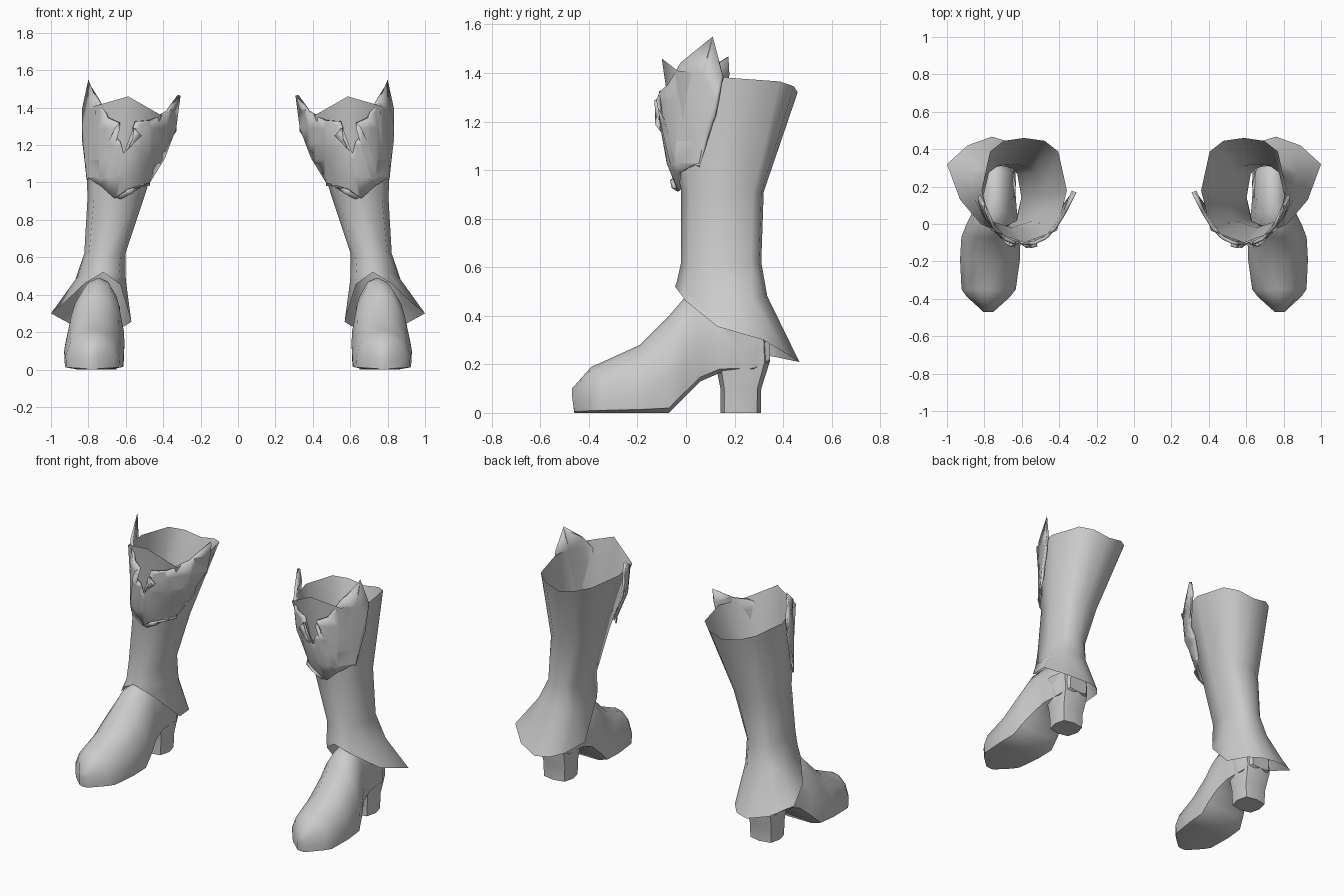
import bpy, bmesh, math

leather = bpy.data.materials.new("grey_leather")
leather.diffuse_color = (0.6, 0.6, 0.6, 1)


def finish(name, bm, angle=50, thickness=0.0):
    """Turn a bmesh into a smooth object mirrored to the other leg."""
    bmesh.ops.recalc_face_normals(bm, faces=bm.faces)
    me = bpy.data.meshes.new(name)
    bm.to_mesh(me)
    bm.free()
    me.materials.append(leather)
    ob = bpy.data.objects.new(name, me)
    bpy.context.collection.objects.link(ob)
    bpy.context.view_layer.objects.active = ob
    ob.select_set(True)
    bpy.ops.object.shade_smooth_by_angle(angle=math.radians(angle))
    ob.select_set(False)
    if thickness:
        s = ob.modifiers.new("thickness", 'SOLIDIFY')
        s.thickness = thickness
        s.offset = -1
    m = ob.modifiers.new("other_leg", 'MIRROR')
    m.use_mirror_merge = False
    return ob


def loft(rings, caps):
    bm = bmesh.new()
    vs = [[bm.verts.new(p) for p in r] for r in rings]
    n = len(vs[0])
    for a, b in zip(vs, vs[1:]):
        for i in range(n):
            j = (i + 1) % n
            bm.faces.new((a[i], a[j], b[j], b[i]))
    if caps:
        bm.faces.new(vs[0])
        bm.faces.new(vs[-1])
    return bm


# Horizontal ring, starting at the front and turning outward
ANGLES = (0, 45, 90, 132, 158, 180, 202, 228, 270, 315)


def ring(z, cx, hx, y0, y1, angles=ANGLES, power=0.75):
    pts = []
    for i, a in enumerate(angles):
        s, c = math.sin(math.radians(a)), -math.cos(math.radians(a))
        x = cx + hx * math.copysign(abs(s) ** power, s)
        y = (y0 + y1) / 2 + (y1 - y0) / 2 * math.copysign(abs(c) ** power, c)
        pts.append((x, y, z[i] if isinstance(z, (list, tuple)) else z))
    return pts


# Shaft: slanted open rim, narrow ankle, flared skirt
rim_heights = (1.46, 1.41, 1.38, 1.365, 1.345, 1.32, 1.345, 1.365, 1.375, 1.36)
knee = [(0.72, -0.038, 0.54), (0.80, 0.0, 0.52), (0.855, 0.14, 0.50), (0.87, 0.27, 0.48),
        (0.81, 0.32, 0.48), (0.735, 0.335, 0.48), (0.665, 0.325, 0.47), (0.615, 0.27, 0.46),
        (0.60, 0.13, 0.48), (0.635, 0.0, 0.52)]
skirt = [(0.72, -0.045, 0.52), (0.82, 0.0, 0.46), (0.93, 0.13, 0.355), (1.0, 0.32, 0.30),
         (0.89, 0.42, 0.24), (0.76, 0.467, 0.21), (0.67, 0.44, 0.215), (0.61, 0.37, 0.23),
         (0.57, 0.22, 0.255), (0.63, 0.01, 0.455)]
finish("boot_shaft", loft([
    ring(rim_heights, 0.587, 0.228, -0.10, 0.46),
    ring(0.91, 0.655, 0.15, -0.02, 0.32),
    ring(0.62, 0.712, 0.11, -0.02, 0.31),
    knee, skirt], False), 60)

# Foot: cross-sections along y (y, centre x, half width, bottom, top)
SECTION = ((0, 0), (0.55, 0), (0.97, 0.05), (1, 0.35), (0.8, 0.72), (0.42, 0.94), (0, 1))


def foot_section(y, cx, hw, zb, zt):
    half = [(u * hw, zb + (zt - zb) * t) for u, t in SECTION]
    full = half + [(-x, z) for x, z in half[-2:0:-1]]
    return [(cx + x, y - 0.01 * (y < -0.4 and z > 0.04), z) for x, z in full]


finish("boot_foot", loft([foot_section(*s) for s in (
    (-0.46, 0.78, 0.035, 0.0, 0.10),
    (-0.39, 0.778, 0.115, 0.0, 0.19),
    (-0.35, 0.777, 0.145, 0.0, 0.207),
    (-0.19, 0.77, 0.16, 0.0, 0.28),
    (-0.07, 0.765, 0.158, 0.0, 0.40),
    (-0.01, 0.755, 0.145, 0.06, 0.47),
    (0.06, 0.745, 0.12, 0.13, 0.49),
    (0.14, 0.742, 0.11, 0.165, 0.49),
    (0.28, 0.74, 0.105, 0.17, 0.45),
    (0.345, 0.74, 0.065, 0.21, 0.40))], True), 55)

# Block heel
OCT = tuple(range(0, 360, 45))
finish("boot_heel", loft([
    ring(0.0, 0.74, 0.09, 0.142, 0.308, OCT, 0.6),
    ring(0.10, 0.74, 0.095, 0.142, 0.31, OCT, 0.6),
    ring(0.21, 0.74, 0.108, 0.12, 0.345, OCT, 0.6),
    ring(0.34, 0.74, 0.108, 0.06, 0.345, OCT, 0.6)], True), 55)

# Shin plate: flat outline with a notch, cut into a grid and wrapped round the shaft
OUTLINE = [(0.307, 1.465), (0.37, 1.38), (0.457, 1.333), (0.548, 1.326), (0.559, 1.294),
           (0.521, 1.25), (0.559, 1.21), (0.612, 1.155), (0.628, 1.214), (0.666, 1.262),
           (0.639, 1.32), (0.703, 1.348), (0.757, 1.444), (0.80, 1.55), (0.835, 1.39),
           (0.833, 1.22), (0.81, 1.03), (0.74, 0.985), (0.66, 0.915), (0.59, 0.965),
           (0.47, 1.0), (0.39, 1.13), (0.33, 1.29)]
# height, centre x, half width, front y, side y
WRAP = [(0.915, 0.65, 0.17, -0.035, 0.06), (1.03, 0.633, 0.18, -0.08, 0.06),
        (1.2, 0.595, 0.237, -0.11, 0.11), (1.39, 0.58, 0.257, -0.116, 0.155),
        (1.47, 0.58, 0.265, -0.116, 0.145), (1.56, 0.58, 0.262, -0.11, 0.25)]


def wrap_y(x, z):
    z = min(max(z, 0.915), 1.559)
    for a, b in zip(WRAP, WRAP[1:]):
        if a[0] <= z <= b[0]:
            t = (z - a[0]) / (b[0] - a[0])
            cx, h, y0, y1 = (p + (q - p) * t for p, q in zip(a[1:], b[1:]))
            return y0 + (y1 - y0) * min(abs((x - cx) / h), 1.04) ** 2.6


bm = bmesh.new()
bm.faces.new([bm.verts.new((x, 0, z)) for x, z in OUTLINE])
bmesh.ops.triangulate(bm, faces=bm.faces[:])
cuts = [((0.36 + 0.055 * i, 0, 0), (1, 0, 0)) for i in range(9)]
cuts += [((0, 0, z), (0, 0, 1)) for z in (1.03, 1.12, 1.2, 1.29, 1.39)]
for co, no in cuts:
    bmesh.ops.bisect_plane(bm, geom=bm.verts[:] + bm.edges[:] + bm.faces[:],
                           plane_co=co, plane_no=no)
bmesh.ops.dissolve_limit(bm, angle_limit=0.01, verts=[], edges=[])
for v in bm.verts:
    v.co.y = wrap_y(v.co.x, v.co.z)
bmesh.ops.triangulate(bm, faces=bm.faces[:])
bmesh.ops.recalc_face_normals(bm, faces=bm.faces)
if sum(f.normal.y for f in bm.faces) > 0:
    bmesh.ops.reverse_faces(bm, faces=bm.faces)
finish("shin_plate", bm, 50, 0.018)
